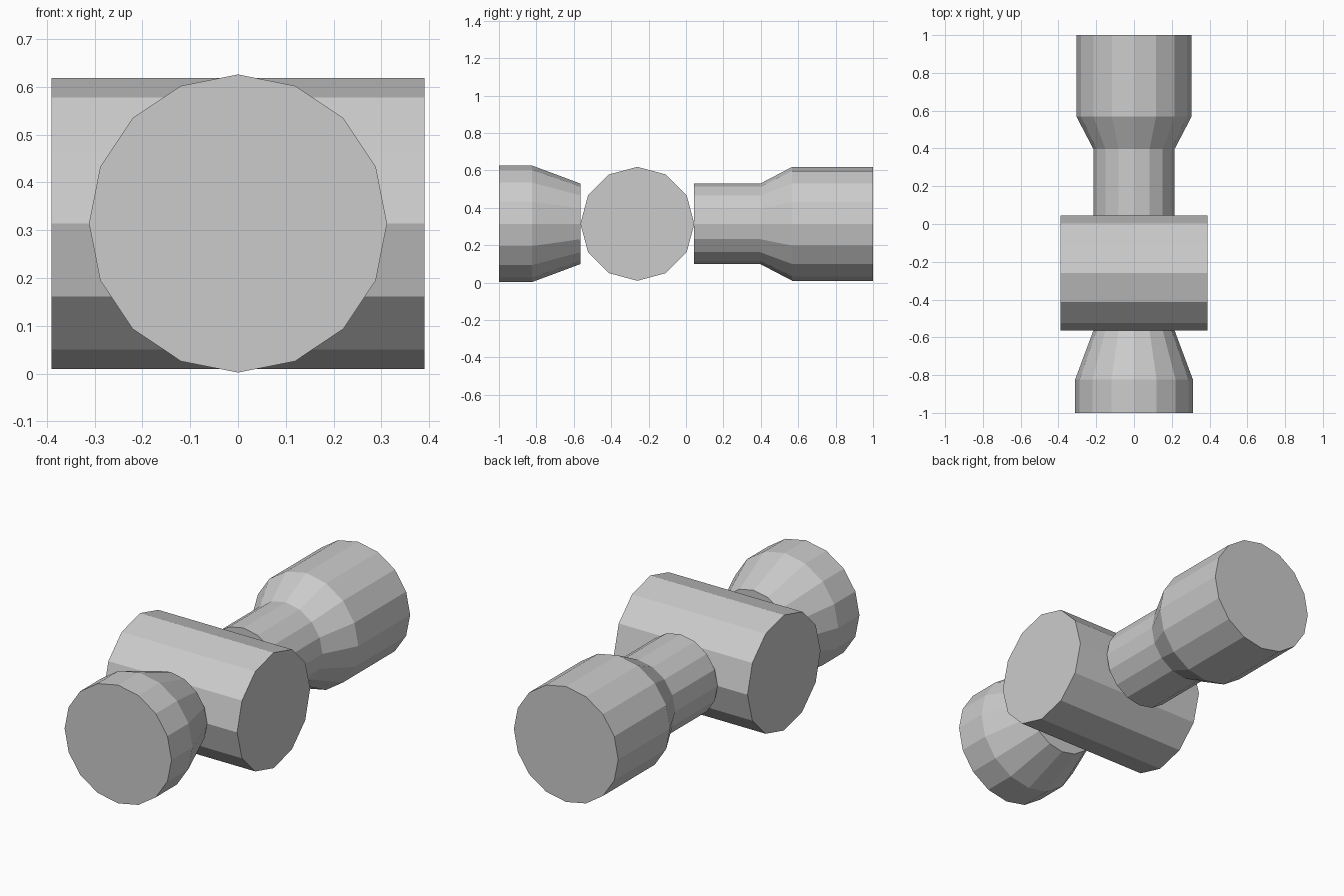
import bpy, bmesh
from math import pi, sin, cos

if "Cube" in bpy.data.objects:
    bpy.data.objects.remove(bpy.data.objects["Cube"])

Z = 0.314  # height of the common axis


def lathe(name, profile, sides, axis, centre):
    """Closed flat-faced turning; profile = (position along axis, radius)."""
    bm = bmesh.new()
    rings = []
    for t, r in profile:
        ring = []
        for i in range(sides):
            a = 2 * pi * i / sides
            u, w = r * sin(a), r * cos(a)
            ring.append(bm.verts.new((u, t, w) if axis == 'Y' else (t, u, w)))
        rings.append(ring)
    for a, b in zip(rings, rings[1:]):
        for i in range(sides):
            j = (i + 1) % sides
            bm.faces.new((a[i], a[j], b[j], b[i]))
    bm.faces.new(rings[0])
    bm.faces.new(rings[-1])
    bmesh.ops.recalc_face_normals(bm, faces=bm.faces[:])
    mesh = bpy.data.meshes.new(name)
    bm.to_mesh(mesh)
    bm.free()
    obj = bpy.data.objects.new(name, mesh)
    obj.location = centre
    bpy.context.collection.objects.link(obj)
    return obj


# Front end with tapered shoulder
lathe("front_end", [(-1, 0.312), (-0.824, 0.312), (-0.564, 0.215)],
      16, 'Y', (0, 0, Z))
# Cross drum
lathe("cross_drum", [(-0.39, 0.3045), (0.39, 0.3045)],
      12, 'X', (0, -0.26, Z))
# Rear neck flaring to a thick grip
lathe("rear_handle", [(0.044, 0.215), (0.397, 0.215), (0.568, 0.3045), (1, 0.3045)],
      16, 'Y', (0, 0, Z))
